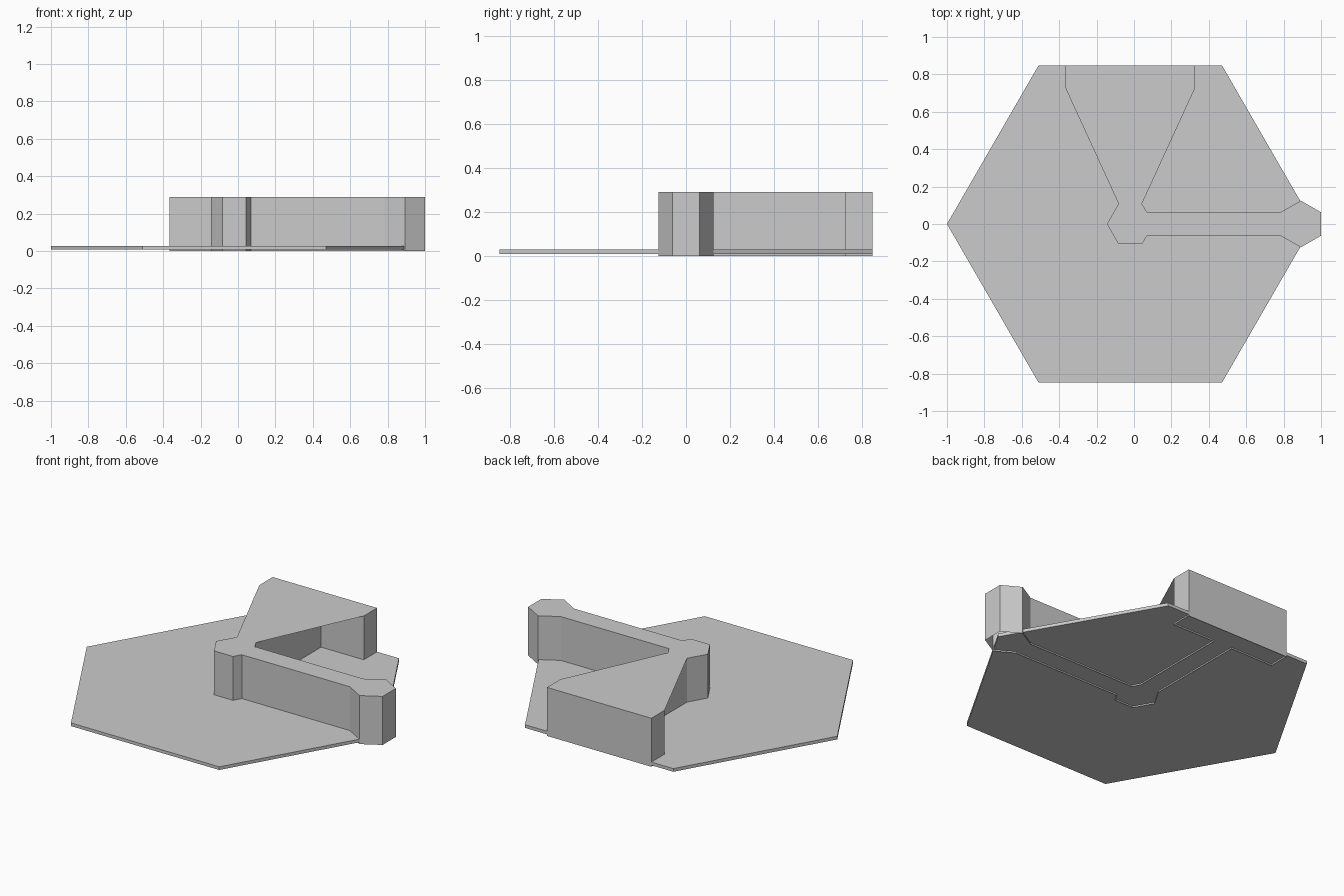
import bpy, bmesh, math

if "Cube" in bpy.data.objects:
    bpy.data.objects.remove(bpy.data.objects["Cube"])

CX = -0.02          # centre of the hexagonal plate and inner post
R = 0.98            # plate radius
BACK = R * math.sin(math.pi / 3)
POST = 0.125        # post radius
H = POST / 2        # half wall thickness
A = POST * math.sin(math.pi / 3)   # post apothem
EX = 1.0 - A        # centre of the outer post


def prism(name, outline, z0, z1, bottom=True):
    """Extrude a counter-clockwise outline, optionally open underneath."""
    bm = bmesh.new()
    low = [bm.verts.new((x, y, z0)) for x, y in outline]
    high = [bm.verts.new((x, y, z1)) for x, y in outline]
    n = len(outline)
    for i in range(n):
        j = (i + 1) % n
        bm.faces.new((low[i], low[j], high[j], high[i]))
    caps = [bm.faces.new(high)]
    if bottom:
        caps.append(bm.faces.new(low[::-1]))
    bmesh.ops.triangulate(bm, faces=caps)
    mesh = bpy.data.meshes.new(name)
    bm.to_mesh(mesh)
    bm.free()
    obj = bpy.data.objects.new(name, mesh)
    bpy.context.collection.objects.link(obj)
    return obj


# Thin hexagonal floor
floor = [(CX + R * math.cos(i * math.pi / 3), R * math.sin(i * math.pi / 3))
         for i in range(6)]
prism("floor_plate", floor, 0.009, 0.028)

# Joined walls: inner post, right wall with outer post, back wall with end bar
joint = CX + POST - H * (POST - H) / A   # right wall meets the inner post
walls = [
    (CX - POST, 0), (CX - H, -A), (CX + H, -A), (joint, -H),
    (EX - A, -H), (EX, -POST), (EX + A, -H),
    (EX + A, H), (EX, POST), (EX - A, H),
    (joint, H), (CX + H, A),
    (CX + H, BACK - POST), (CX + 0.345, BACK - POST), (CX + 0.345, BACK),
    (CX - 0.345, BACK), (CX - 0.345, BACK - POST), (CX - H, BACK - POST),
    (CX - H, A),
]
prism("walls", walls, 0.0, 0.29, bottom=False)
